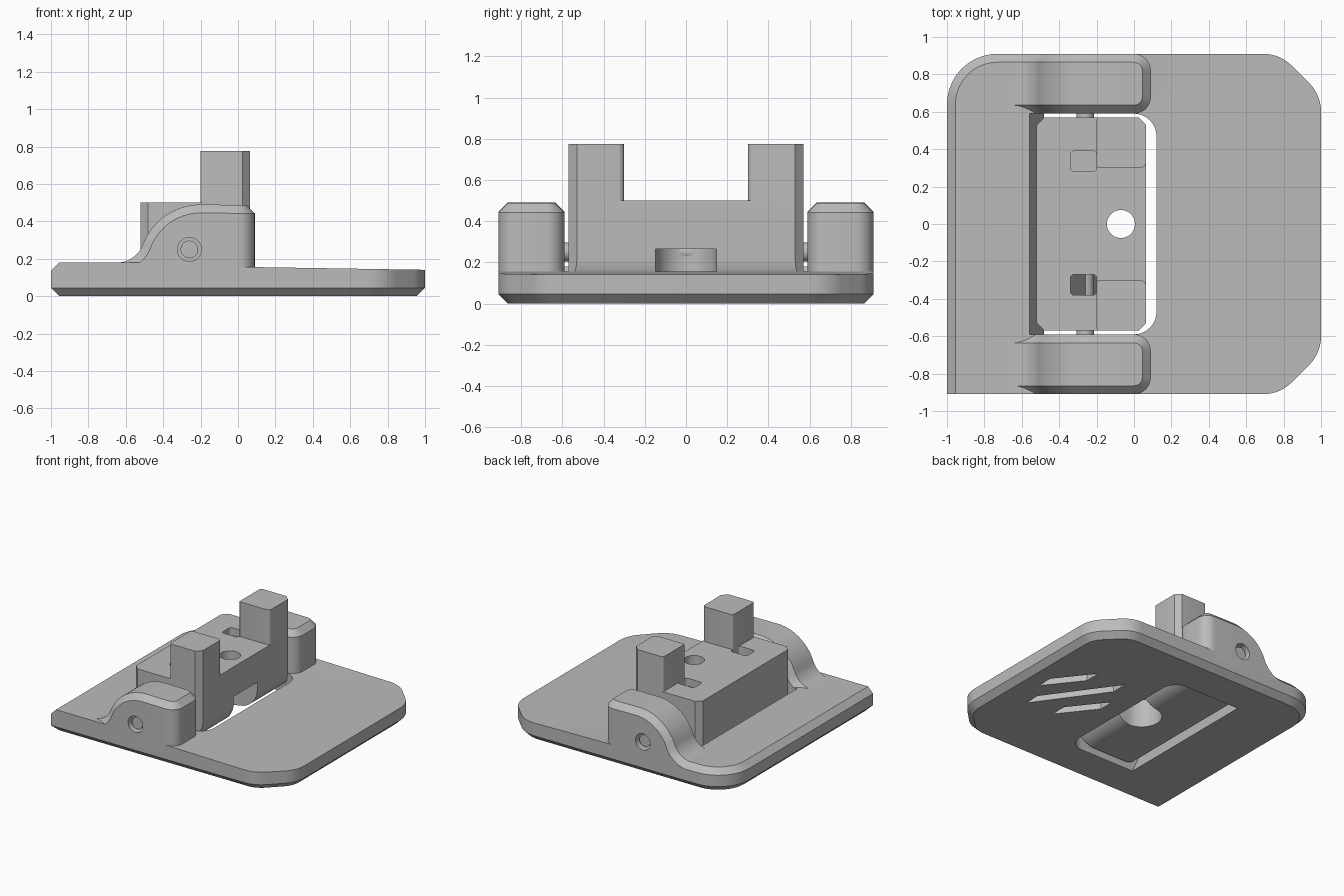
import bpy, bmesh, math
from mathutils import Vector

cube = bpy.data.objects.get("Cube")
if cube:
    bpy.data.objects.remove(cube)

grey = bpy.data.materials.new("plain grey")
grey.use_nodes = True
grey.diffuse_color = (0.5, 0.5, 0.5, 1)
grey.node_tree.nodes["Principled BSDF"].inputs["Base Color"].default_value = (0.5, 0.5, 0.5, 1)


def rounded(points, steps=10):
    """Outline with corners (x, y, tangent length) turned into circular arcs."""
    out = []
    for i, (x, y, d) in enumerate(points):
        p = Vector((x, y))
        if d == 0:
            out.append(p)
            continue
        u = (Vector(points[i - 1][:2]) - p).normalized()
        v = (Vector(points[(i + 1) % len(points)][:2]) - p).normalized()
        w = math.sqrt((1 - u.dot(v)) / 2)
        for k in range(steps + 1):
            t = k / steps
            a, b, c = (1 - t) ** 2, 2 * t * (1 - t) * w, t * t
            out.append((a * (p + u * d) + b * p + c * (p + v * d)) / (a + b + c))
    return out


def prism(outline, lo, hi, axis="z"):
    """Extrude an outline along z (xy outline) or along y (xz outline)."""
    bm = bmesh.new()
    place = (lambda p, h: (p[0], p[1], h)) if axis == "z" else (lambda p, h: (p[0], h, p[1]))
    low = [bm.verts.new(place(p, lo)) for p in outline]
    high = [bm.verts.new(place(p, hi)) for p in outline]
    bm.faces.new(low)
    bm.faces.new(high)
    for i in range(len(low)):
        bm.faces.new((low[i - 1], low[i], high[i], high[i - 1]))
    bmesh.ops.recalc_face_normals(bm, faces=bm.faces)
    return bm


def make(name, bm):
    mesh = bpy.data.meshes.new(name)
    bm.normal_update()
    bm.to_mesh(mesh)
    bm.free()
    mesh.materials.append(grey)
    obj = bpy.data.objects.new(name, mesh)
    bpy.context.collection.objects.link(obj)
    return obj


def boolean(obj, bm, operation="DIFFERENCE"):
    cutter = make("cutter", bm)
    cutter.hide_render = True
    mod = obj.modifiers.new("cut", "BOOLEAN")
    mod.operation, mod.object, mod.solver = operation, cutter, "EXACT"
    bpy.context.view_layer.objects.active = obj
    bpy.ops.object.modifier_apply(modifier=mod.name)
    bpy.data.objects.remove(cutter)


def circle(x, y, r, n=40):
    return [(x + r * math.cos(math.tau * i / n), y + r * math.sin(math.tau * i / n)) for i in range(n)]


def chamfer(bm, edges, size=0.045, segments=1):
    bmesh.ops.bevel(bm, geom=edges, offset=size, offset_type="OFFSET",
                    segments=segments, profile=0.5, affect="EDGES")


def middle(edge):
    return (edge.verts[0].co + edge.verts[1].co) / 2


def rim(edge, z):
    """Edge at height z that borders an upright face."""
    return (all(abs(v.co.z - z) < 1e-4 for v in edge.verts)
            and any(abs(f.normal.z) < 0.5 for f in edge.link_faces))


# Base plate: chamfered outline, thicker left strip and gently sloping right apron
TOP = 0.18
bm = prism(rounded([(-1, -0.91, 0), (0.78, -0.91, 0.09), (1, -0.69, 0.09),
                    (1, 0.69, 0.09), (0.78, 0.91, 0.09), (-1, 0.91, 0.27)]), 0, TOP)
for x in (-0.3, -0.25):
    bmesh.ops.bisect_plane(bm, geom=bm.verts[:] + bm.edges[:] + bm.faces[:],
                           plane_co=(x, 0, 0), plane_no=(1, 0, 0))
bm.normal_update()
chamfer(bm, [e for e in bm.edges if rim(e, 0)
             or (rim(e, TOP) and middle(e).x < -0.3 and middle(e).y > -0.9)])
for v in bm.verts:
    if v.co.z > 0.17 and v.co.x > -0.28:
        v.co.z = 0.157 - 0.016 * v.co.x
plate = make("base_plate", bm)

# Through opening with a sloping left wall
bm = prism(rounded([(-0.5, -0.59, 0), (0.12, -0.59, 0.12),
                    (0.12, 0.59, 0.12), (-0.5, 0.59, 0)]), -0.1, 0.3)
for v in bm.verts:
    if v.co.x < -0.49:
        v.co.x = -0.48 - 0.444 * v.co.z
boolean(plate, bm)

# Three slanted grooves under the apron
for x0, y0, x1, y1 in ((0.74, -0.33, 0.36, 0.2), (0.83, -0.08, 0.61, 0.2), (0.49, -0.33, 0.27, -0.05)):
    boolean(plate, prism([(x0, y0), (x0, y0 + 0.13), (x1, y1 + 0.13), (x1, y1)], -0.1, 0.05))

# Two pivot humps with an S-shaped rise and chamfered rims
PIVOT = (-0.26, 0.25)
rise = math.atan2(0.17, 0.449)
profile = [(0.09, 0.1), (-0.7, 0.1), (-0.7, TOP - 0.0005)]
for i in range(13):
    a = -math.pi / 2 + (math.pi / 2 - rise) * i / 12
    profile.append((-0.649 + 0.15 * math.cos(a), 0.33 + 0.15 * math.sin(a) - 0.0005))
for i in range(1, 15):
    a = math.pi - rise - (math.pi / 2 - rise) * i / 14
    profile.append((-0.2 + 0.33 * math.cos(a), 0.16 + 0.33 * math.sin(a)))
profile.append((0.09, 0.487))

for name, lo, hi, face, inner in (("front_hump", -0.91, -0.59, -0.91, -0.87),
                                  ("back_hump", 0.59, 0.91, 0.91, 0.87)):
    bm = prism(profile, lo, hi, "y")
    chamfer(bm, [e for e in bm.edges if all(v.co.x > 0.08 for v in e.verts)
                 and abs(e.verts[0].co.y - e.verts[1].co.y) < 1e-4], 0.09, 8)
    bm.normal_update()
    chamfer(bm, [e for e in bm.edges if middle(e).z > 0.17 and len(e.link_faces) == 2
                 and any(f.normal.z > 0.2 for f in e.link_faces)
                 and any(abs(f.normal.z) < 0.05 for f in e.link_faces)
                 and middle(e).x > -0.69])
    hump = make(name, bm)
    boolean(hump, prism(circle(*PIVOT, 0.064), face * 1.1, face * 0.9, "y"))

# Pivot pin running through humps and block
make("pivot_pin", prism(circle(*PIVOT, 0.047), -0.885, 0.885, "y"))

# Rocking block: rounded underside crossed with a chamfered plan
block = make("rocker_block", prism(rounded([(-0.52, 0.5, 0), (-0.52, 0.04, 0.13),
                                            (0.065, 0.04, 0.17), (0.065, 0.5, 0)]), -0.6, 0.6, "y"))
C = 0.04
plan = [(-0.52 + C, -0.57), (0.065 - C, -0.57), (0.065, -0.57 + C), (0.065, 0.57 - C),
        (0.065 - C, 0.57), (-0.52 + C, 0.57), (-0.52, 0.57 - C), (-0.52, -0.57 + C)]
boolean(block, prism(plan, -0.1, 0.7), "INTERSECT")

# Screw hole, and its wide recess open towards the right
boolean(block, prism(circle(-0.07, 0, 0.075), -0.1, 0.7))
recess = [(-0.07 + 0.148 * math.cos(a), 0.148 * math.sin(a))
          for a in (math.pi / 2 + math.pi * i / 20 for i in range(21))]
boolean(block, prism(recess + [(0.2, -0.148), (0.2, 0.148)], -0.1, 0.265))

# Pockets beside the posts: one shallow, one with a steep floor
for lo, hi, steep in ((0.28, 0.39, 0), (-0.38, -0.27, 1.8)):
    bm = prism(rounded([(-0.34, lo, 0.02), (-0.2, lo, 0.02), (-0.2, hi, 0.02),
                        (-0.34, hi, 0.02)], 4), 0.44, 0.6)
    for v in bm.verts:
        if v.co.z < 0.5:
            v.co.z -= steep * (v.co.x + 0.34)
    boolean(block, bm)

# Two upright posts
for name, s in (("front_post", -1), ("back_post", 1)):
    outline = rounded([(-0.2, 0.3 * s, 0.01), (0.065, 0.3 * s, 0.03), (0.065, (0.57 - C) * s, 0),
                       (0.065 - C, 0.57 * s, 0), (-0.2, 0.57 * s, 0.015)], 5)
    make(name, prism(outline, 0.49, 0.775))

# Smooth shading with sharp corners kept
for obj in bpy.context.collection.objects:
    if obj.type == "MESH":
        obj.select_set(True)
        bpy.context.view_layer.objects.active = obj
bpy.ops.object.shade_smooth_by_angle(angle=math.radians(28))
